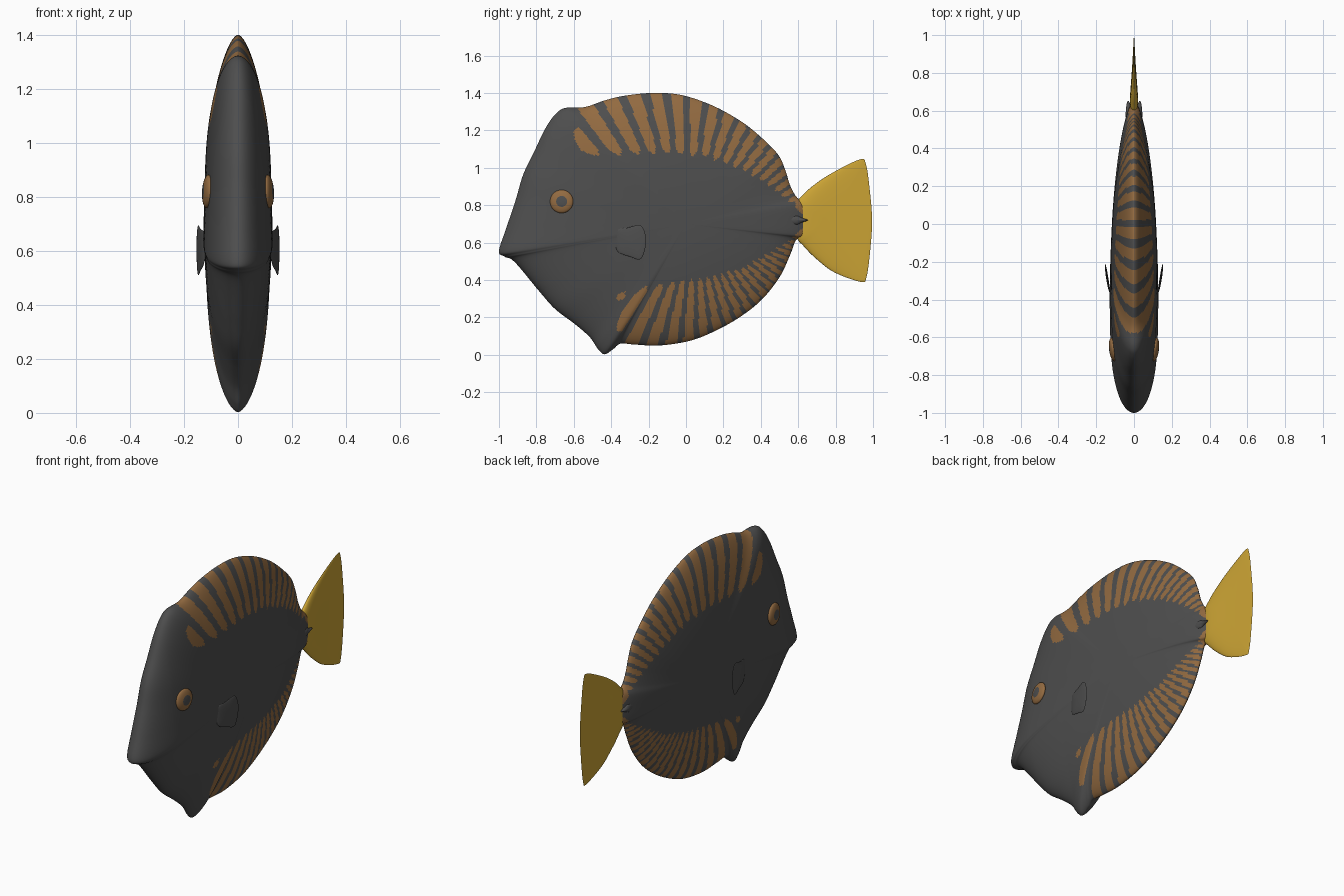
import bpy, bmesh, math

cube = bpy.data.objects.get("Cube")
if cube:
    bpy.data.objects.remove(cube, do_unlink=True)


def make_material(name, colour):
    mat = bpy.data.materials.new(name)
    mat.use_nodes = True
    mat.diffuse_color = (*colour, 1)
    mat.node_tree.nodes["Principled BSDF"].inputs["Base Color"].default_value = (*colour, 1)
    return mat


grey = make_material("charcoal grey", (0.076, 0.076, 0.076))
brown = make_material("stripe brown", (0.29, 0.145, 0.052))
yellow = make_material("tail yellow", (0.6, 0.37, 0.035))


def smooth_loop(points, steps):
    """Closed Catmull-Rom curve through (y, z) points."""
    loop = []
    count = len(points)
    for i in range(count):
        a, b, c, d = (points[(i + k - 1) % count] for k in range(4))
        for s in range(steps):
            t = s / steps
            loop.append(tuple(
                0.5 * (2 * b[j] + (c[j] - a[j]) * t
                       + (2 * a[j] - 5 * b[j] + 4 * c[j] - d[j]) * t ** 2
                       + (3 * b[j] - a[j] - 3 * c[j] + d[j]) * t ** 3)
                for j in (0, 1)))
    return loop


def interpolate(table, value):
    """Piecewise linear lookup in a list of pairs."""
    for (a, fa), (b, fb) in zip(table, table[1:]):
        if value <= b:
            return fa + (fb - fa) * max(0, value - a) / (b - a)
    return table[-1][1]


def lens(name, loop, centre, rings, thickness, middle, materials, rule=None):
    """Two-sided shell inside a (y, z) loop: concentric rings that meet at the rim."""
    bm = bmesh.new()
    count = len(loop)
    sides = {}
    rim = [bm.verts.new((middle(y, z), y, z)) for y, z in loop]
    for side in (-1, 1):
        grid = []
        for k in range(1, rings):
            q = math.sin(k / rings * math.pi / 2)
            row = []
            for py, pz in loop:
                y = centre[0] + q * (py - centre[0])
                z = centre[1] + q * (pz - centre[1])
                row.append(bm.verts.new((middle(y, z) + side * thickness(y, q), y, z)))
            grid.append(row)
        grid.append(rim)
        hub = bm.verts.new((middle(*centre) + side * thickness(centre[0], 0), *centre))
        for i in range(count):
            j = (i + 1) % count
            bm.faces.new((hub, grid[0][i], grid[0][j]))
            for inner, outer in zip(grid, grid[1:]):
                bm.faces.new((inner[i], outer[i], outer[j], inner[j]))
    bmesh.ops.recalc_face_normals(bm, faces=bm.faces[:])
    if rule:
        for face in bm.faces:
            mid = face.calc_center_median()
            face.material_index = rule(mid.y, mid.z)
    mesh = bpy.data.meshes.new(name)
    bm.to_mesh(mesh)
    bm.free()
    for mat in materials:
        mesh.materials.append(mat)
    obj = bpy.data.objects.new(name, mesh)
    bpy.context.collection.objects.link(obj)
    bpy.ops.object.select_all(action='DESELECT')
    obj.select_set(True)
    bpy.context.view_layer.objects.active = obj
    bpy.ops.object.shade_smooth_by_angle(angle=math.radians(60))
    return obj


# Body: outline from the snout over the back, round the tail stalk and along the belly
body_outline = [
    (-1, .555), (-.96, .68), (-.91, .83), (-.87, .965), (-.81, 1.09), (-.755, 1.205),
    (-.7, 1.285), (-.645, 1.32), (-.54, 1.325), (-.435, 1.36), (-.33, 1.385), (-.18, 1.4),
    (-.03, 1.39), (.125, 1.34), (.26, 1.27), (.365, 1.195), (.485, 1.08), (.53, .99),
    (.555, .91), (.59, .845), (.64, .8), (.65, .72), (.64, .64), (.59, .615),
    (.555, .53), (.5, .415), (.405, .295), (.285, .2), (.15, .125), (.02, .075),
    (-.14, .05), (-.275, .055), (-.35, .06), (-.39, .03), (-.435, .003), (-.47, .03),
    (-.515, .095), (-.595, .165), (-.7, .245), (-.785, .34), (-.915, .495), (-.97, .525)]

# Inner edges of the two striped bands
upper_edge = [(-.6, 1.06), (-.1, 1.08), (.1, 1.06), (.3, .99), (.45, .9), (.57, .8), (.66, .72)]
lower_edge = [(-.37, .33), (-.1, .39), (.1, .41), (.3, .47), (.45, .55), (.57, .63), (.66, .71)]


def body_thickness(y, q):
    width = 0.117 - 0.05 * y + 0.037 * y * y
    power = min(0.6, max(0.5, 0.75 + y / 3))
    return width * max(0, 1 - q * q) ** power


def stripe_rule(y, z):
    """Fanned stripes with rounded inner ends; the tail stalk is plain brown."""
    if z > 0.72:
        depth = min(z - interpolate(upper_edge, y), y + 0.6)
        angle = math.atan2(z - 0.55, y)
    else:
        depth = min(interpolate(lower_edge, y) - z, y + 0.37)
        angle = math.atan2(0.75 - z, y - 0.05)
    if depth <= 0:
        return 0
    if y > 0.585:
        return 1
    phase = 20 * math.sqrt(max(angle, 0)) % 1
    half_width = 0.3 * math.sqrt(min(1, depth / 0.03))
    return int(abs(phase - 0.5) < half_width)


lens("body", smooth_loop(body_outline, 12), (0, 0.7), 60,
     body_thickness, lambda y, z: 0, [grey, brown], stripe_rule)

# Tail fin: thin fan that is thickest at the stalk
tail_outline = [
    (.59, .8), (.63, .86), (.7, .92), (.795, .98), (.93, 1.045), (.962, 1.02), (.982, .885),
    (.995, .72), (.985, .56), (.965, .415), (.935, .39), (.795, .44), (.7, .51),
    (.63, .58), (.59, .64)]
lens("tail_fin", smooth_loop(tail_outline, 6), (0.78, 0.72), 14,
     lambda y, q: (0.003 + 0.026 * max(0, (1 - y) / 0.4) ** 1.5) * math.sqrt(1 - q ** 4),
     lambda y, z: 0, [yellow])

# Paired parts: eyes, pectoral fins and tail spines
eye_y, eye_z, eye_radius = -0.665, 0.82, 0.062
eye_loop = [(eye_y + eye_radius * math.cos(a * math.pi / 20),
             eye_z + eye_radius * math.sin(a * math.pi / 20)) for a in range(40)]
fin_outline = [(-.375, .66), (-.31, .68), (-.24, .69), (-.213, .61), (-.24, .515),
               (-.3, .525), (-.37, .56)]
spine_outline = [(.5, .72), (.58, .745), (.62, .732), (.652, .72), (.62, .708), (.58, .695)]

for label, side in (("left", 1), ("right", -1)):
    lens(label + "_eye", eye_loop, (eye_y, eye_z), 16,
         lambda y, q: 0.02 * math.sqrt(1 - q * q),
         lambda y, z: side * (0.112 + 0.12 * (y - eye_y) - 0.05 * (z - eye_z)),
         [brown, grey],
         lambda y, z: int(math.hypot(y - eye_y, z - eye_z) < 0.03))
    lens(label + "_pectoral_fin", smooth_loop(fin_outline, 6), (-0.29, 0.6), 8,
         lambda y, q: 0.006 * math.sqrt(1 - q * q),
         lambda y, z: side * (0.122 + 0.03 * max(0, (y + 0.375) / 0.16) ** 0.7),
         [grey])
    lens(label + "_tail_spine", smooth_loop(spine_outline, 5), (0.58, 0.72), 6,
         lambda y, q: 0.014 * math.sqrt(1 - q * q),
         lambda y, z: side * 0.03, [grey])
